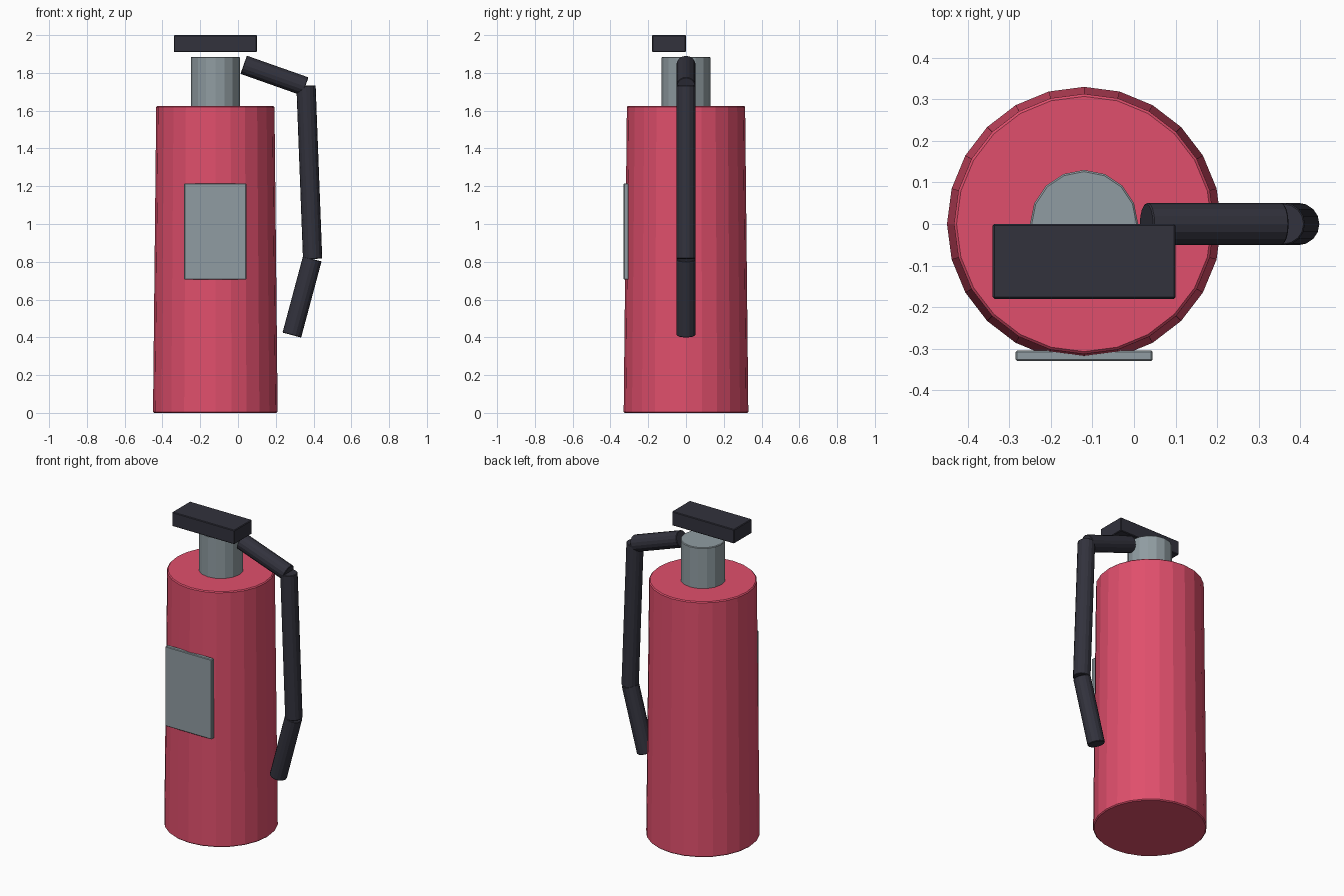
import bpy
import math
from mathutils import Vector

if "Cube" in bpy.data.objects:
    bpy.data.objects.remove(bpy.data.objects["Cube"])


def material(name, rgb):
    m = bpy.data.materials.new(name)
    m.diffuse_color = (*rgb, 1)
    m.use_nodes = True
    m.node_tree.nodes["Principled BSDF"].inputs["Base Color"].default_value = m.diffuse_color
    return m


RED = material("warm red", (0.745, 0.078, 0.15))
GREY = material("steel grey", (0.28, 0.335, 0.36))
BLACK = material("dark rubber", (0.032, 0.032, 0.046))


def finish(obj, name, mat, bevel):
    obj.name = name
    obj.data.materials.append(mat)
    if bevel:
        mod = obj.modifiers.new("soft edges", "BEVEL")
        mod.width = bevel
        mod.segments = 1
        mod.limit_method = "ANGLE"
        mod.angle_limit = math.radians(40)
    return obj


def box(name, low, high, mat, bevel):
    low, high = Vector(low), Vector(high)
    bpy.ops.mesh.primitive_cube_add(size=1, location=(low + high) / 2)
    obj = bpy.context.object
    for v in obj.data.vertices:
        v.co = Vector(a * b for a, b in zip(v.co, high - low))
    return finish(obj, name, mat, bevel)


def tube(name, start, end, r1, r2, sides, mat, bevel):
    start, end = Vector(start), Vector(end)
    axis = end - start
    bpy.ops.mesh.primitive_cone_add(vertices=sides, radius1=r1, radius2=r2,
                                    depth=axis.length, location=(start + end) / 2)
    obj = bpy.context.object
    obj.rotation_euler = (0, math.atan2(axis.x, axis.z), 0)
    return finish(obj, name, mat, bevel)


CX = -0.12  # axis of the tank

# Tapered tank and valve neck
tube("tank", (CX, 0, 0), (CX, 0, 1.625), 0.33, 0.313, 24, RED, 0.006)
tube("valve_neck", (CX, 0, 1.615), (CX, 0, 1.885), 0.13, 0.13, 16, GREY, 0.004)

# Squeeze handle above the neck
box("squeeze_handle", (-0.34, -0.18, 1.91), (0.10, 0.0, 2.0), BLACK, 0.004)

# Label plate on the front
box("label_plate", (-0.285, -0.33, 0.705), (0.045, -0.304, 1.215), GREY, 0.004)

# Hose in three straight sections
hose = [
    ("hose_top", (0.03, 0, 1.843), (0.356, 0, 1.728)),
    ("hose_middle", (0.36, 0, 1.732), (0.395, 0, 0.815)),
    ("hose_nozzle", (0.393, 0, 0.815), (0.285, 0, 0.412)),
]
for name, a, b in hose:
    tube(name, a, b, 0.051, 0.051, 16, BLACK, 0.003)
